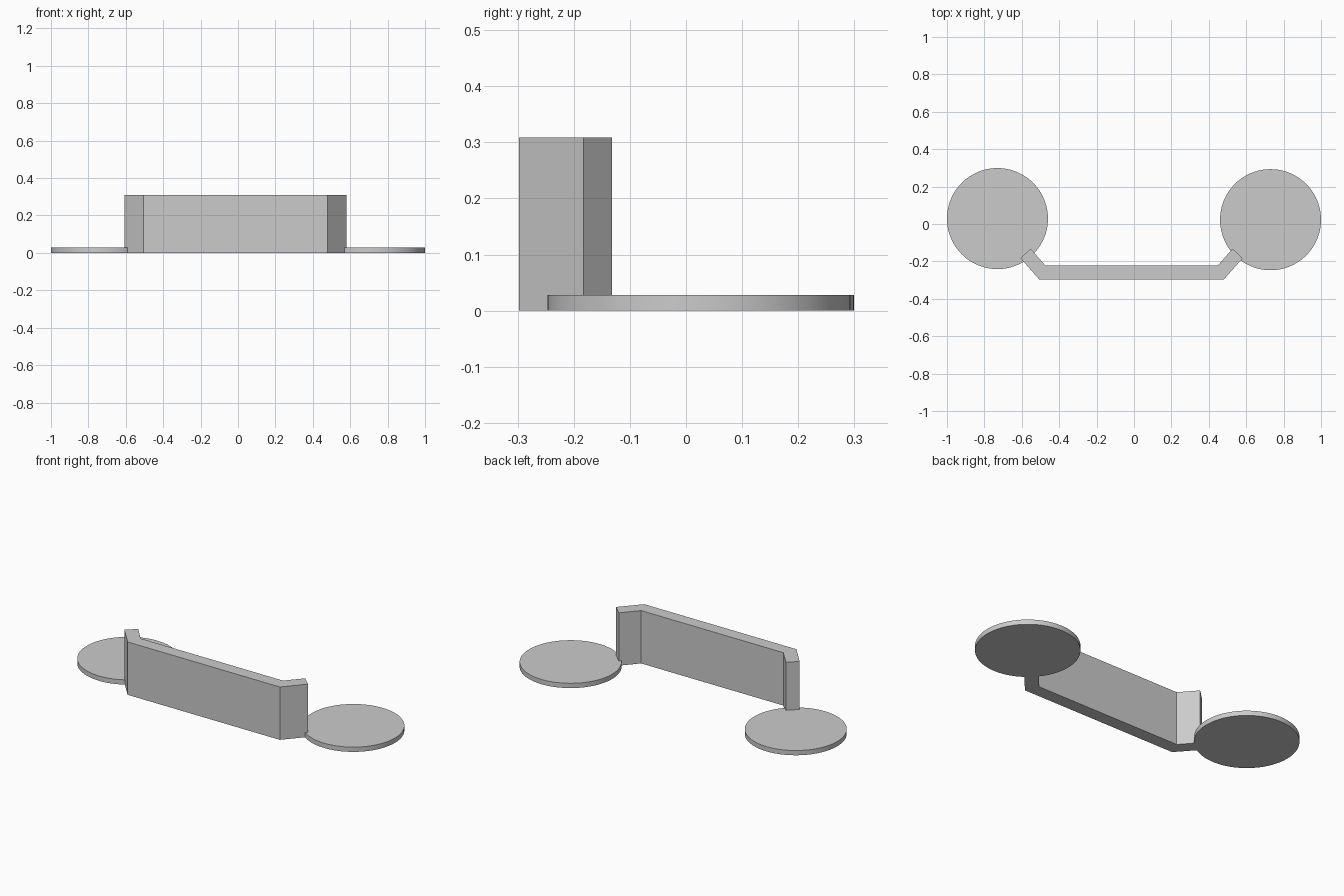
import bpy
import bmesh
import math

cube = bpy.data.objects.get("Cube")
if cube:
    bpy.data.objects.remove(cube, do_unlink=True)

# Single plain grey material
grey = bpy.data.materials.new("plain grey")
grey.use_nodes = True
colour = (0.6, 0.6, 0.6, 1)
grey.diffuse_color = colour
grey.node_tree.nodes["Principled BSDF"].inputs["Base Color"].default_value = colour


def extrude_outline(name, outline, height):
    """Raise a flat outline from the ground into a closed solid."""
    bm = bmesh.new()
    base = bm.faces.new([bm.verts.new((x, y, 0)) for x, y in outline])
    top = bmesh.ops.extrude_face_region(bm, geom=[base])
    verts = [g for g in top["geom"] if isinstance(g, bmesh.types.BMVert)]
    bmesh.ops.translate(bm, verts=verts, vec=(0, 0, height))
    bmesh.ops.recalc_face_normals(bm, faces=bm.faces)
    mesh = bpy.data.meshes.new(name)
    bm.to_mesh(mesh)
    bm.free()
    mesh.materials.append(grey)
    obj = bpy.data.objects.new(name, mesh)
    bpy.context.collection.objects.link(obj)
    return obj


def add_disc(name, x, y, radius, height):
    """Thin round pad resting on the ground."""
    bpy.ops.mesh.primitive_cylinder_add(
        vertices=96, radius=radius, depth=height, location=(x, y, height / 2))
    obj = bpy.context.object
    obj.name = name
    obj.data.materials.append(grey)
    bpy.ops.object.shade_smooth_by_angle(angle=math.radians(30))


# Upright wall with both ends angled back, symmetric about its own centre
wall_centre = -0.013
half = [(0.492, -0.298), (0.594, -0.183), (0.54, -0.132), (0.46, -0.223)]
outline = [(wall_centre + x, y) for x, y in half]
outline += [(wall_centre - x, y) for x, y in reversed(half)]
extrude_outline("angled_wall", outline, 0.309)

# Round pads at the wall ends
add_disc("right_pad", -0.73, 0.029, 0.27, 0.028)
add_disc("left_pad", 0.73, 0.023, 0.27, 0.028)
